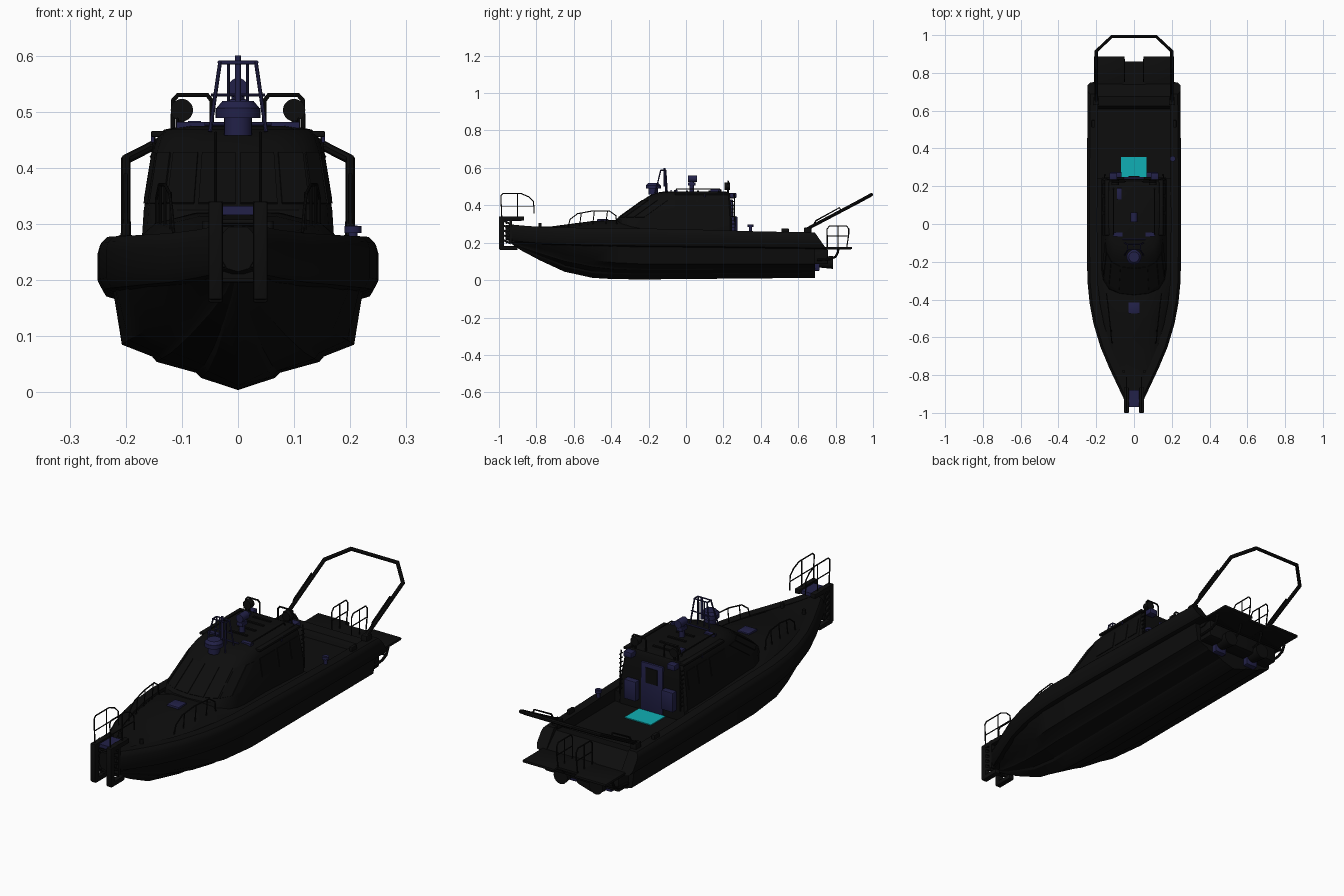
import bpy, bmesh, math
from mathutils import Vector, Matrix

if "Cube" in bpy.data.objects:
    bpy.data.objects.remove(bpy.data.objects["Cube"])


def mat(name, rgb):
    m = bpy.data.materials.new(name)
    m.diffuse_color = (*rgb, 1)
    m.use_nodes = True
    m.node_tree.nodes["Principled BSDF"].inputs["Base Color"].default_value = m.diffuse_color
    return m


BLACK = mat("black", (0.004, 0.004, 0.004))
NAVY = mat("navy", (0.016, 0.015, 0.065))
CYAN = mat("cyan", (0.005, 0.43, 0.46))


def add(name, bm, m=BLACK):
    bmesh.ops.remove_doubles(bm, verts=bm.verts, dist=1e-5)
    bmesh.ops.recalc_face_normals(bm, faces=bm.faces)
    me = bpy.data.meshes.new(name)
    bm.to_mesh(me)
    bm.free()
    me.materials.append(m)
    ob = bpy.data.objects.new(name, me)
    bpy.context.collection.objects.link(ob)
    return ob


def loft(name, rings, m=BLACK):
    bm = bmesh.new()
    vs = [[bm.verts.new(p) for p in r] for r in rings]
    n = len(rings[0])
    for a, b in zip(vs, vs[1:]):
        for i in range(n):
            j = (i + 1) % n
            bm.faces.new((a[i], a[j], b[j], b[i]))
    bm.faces.new(vs[0])
    bm.faces.new(vs[-1])
    return add(name, bm, m)


def full(half):
    """Mirror a half section whose last point lies on the centre line."""
    return half + [(-x, y, z) for x, y, z in reversed(half[:-1])]


def box(name, x, y, z, m=BLACK, bevel=0.0, pitch=0.0, mirror=False):
    for s in ((1, -1) if mirror else (1,)):
        bm = bmesh.new()
        bmesh.ops.create_cube(bm, size=1)
        size = (x[1] - x[0], y[1] - y[0], z[1] - z[0])
        c = Vector((s * sum(x) / 2, sum(y) / 2, sum(z) / 2))
        bm.transform(Matrix.Translation(c) @ Matrix.Rotation(pitch, 4, 'X') @ Matrix.Diagonal((*size, 1)))
        if bevel:
            bmesh.ops.bevel(bm, geom=bm.edges[:], offset=bevel, segments=2, profile=0.5, affect='EDGES')
        add(name, bm, m)


def cyl(name, c, r, h, axis='Z', m=BLACK, r2=None, mirror=False):
    rot = {'Z': Matrix(), 'X': Matrix.Rotation(math.pi / 2, 4, 'Y'), 'Y': Matrix.Rotation(math.pi / 2, 4, 'X')}[axis]
    for s in ((1, -1) if mirror else (1,)):
        bm = bmesh.new()
        bmesh.ops.create_cone(bm, cap_ends=True, segments=20, radius1=r, radius2=r if r2 is None else r2, depth=h,
                              matrix=Matrix.Translation((s * c[0], c[1], c[2])) @ rot)
        add(name, bm, m)


def tube(name, pts, r=0.003, m=BLACK, mirror=False, cyclic=False):
    for s in ((1, -1) if mirror else (1,)):
        cu = bpy.data.curves.new(name, 'CURVE')
        cu.dimensions, cu.bevel_depth, cu.bevel_resolution, cu.use_fill_caps = '3D', r, 2, True
        sp = cu.splines.new('POLY')
        sp.points.add(len(pts) - 1)
        for p, q in zip(sp.points, pts):
            p.co = (s * q[0], q[1], q[2], 1)
        sp.use_cyclic_u = cyclic
        tmp = bpy.data.objects.new(name, cu)
        me = bpy.data.meshes.new_from_object(tmp)
        bpy.data.objects.remove(tmp)
        me.materials.clear()
        me.materials.append(m)
        bpy.context.collection.objects.link(bpy.data.objects.new(name, me))


def panel(name, corners, t=0.003, m=BLACK, mirror=False):
    for s in ((1, -1) if mirror else (1,)):
        c = [Vector((s * p[0], p[1], p[2])) for p in corners]
        n = (c[1] - c[0]).cross(c[3] - c[0]).normalized() * t
        loft(name, [[p - n for p in c], [p + n for p in c]], m)


# hull: y, keel z, chine width, chine z, top width, top z
hull = [(.69, .012, .207, .085, .222, .185), (-.2, .004, .207, .085, .224, .19), (-.38, .005, .195, .093, .218, .19),
        (-.5, .012, .168, .108, .2, .19), (-.65, .045, .12, .138, .16, .195), (-.78, .105, .068, .168, .105, .2),
        (-.88, .158, .032, .19, .06, .21), (-.95, .205, .01, .215, .03, .225)]
rings = []
for y, k, wc, zc, wt, zt in hull:
    d = zc - k
    rings.append(full([(wt, y, zt), (wc, y, zc), (wc * .74, y, k + d * .74), (wc * .7, y, k + d * .62),
                       (wc * .36, y, k + d * .38), (wc * .32, y, k + d * .27), (0, y, k)]))
loft("hull", rings)

# fender collar: y, width, bottom z, top z
collar = [(.72, .245, .165, .255), (.4, .248, .17, .26), (0, .25, .175, .272), (-.3, .247, .178, .277),
          (-.42, .235, .18, .278), (-.53, .214, .182, .279), (-.65, .178, .186, .281), (-.76, .132, .19, .284),
          (-.86, .085, .198, .29), (-.93, .052, .205, .297), (-.965, .03, .215, .295)]
for s in (1, -1):
    rings = []
    for i, (y, w, b, t) in enumerate(collar):
        sec = [(-.055, b), (-.03, b), (-.01, b + .006), (0, b + .024), (0, t - .024),
               (-.004, t - .01), (-.014, t), (-.055, t)]
        skew = .7 if i == 0 else 0
        rings.append([(s * max(w + dx, 0), y - skew * (z - .21), z) for dx, z in sec])
    loft("fender_collar", rings)

# foredeck and side decks: y, width, edge z, crown z
deck = [(.24, .2, .255, .26), (-.2, .198, .26, .29), (-.38, .19, .262, .322), (-.5, .17, .265, .316),
        (-.6, .145, .268, .303), (-.72, .11, .274, .287), (-.82, .075, .28, .287), (-.95, .03, .288, .298)]
loft("foredeck", [full([(w, y, .2), (w, y, e), (w * .78, y, e + .65 * (t - e)), (w * .4, y, t - .002), (0, y, t)])
                  for y, w, e, t in deck])
box("cockpit_floor", (-.2, .2), (.2, .66), (.185, .207))
profile = [(.6, .19), (.625, .235), (.675, .24), (.745, .17), (.72, .15), (.6, .15)]
loft("transom_coaming", [[(x, y, z) for y, z in profile] for x in (-.195, .195)])

# cabin: plan rings at rising heights: z, front y, width, rear y
levels = [(.2, -.4, .176, .245), (.325, -.375, .168, .245), (.435, -.222, .15, .238), (.455, -.19, .143, .235),
          (.468, -.155, .132, .228), (.475, -.11, .1, .21)]


def plan(yf, w, yr):
    return [(0, yf), (.45 * w, yf + .008), (.78 * w, yf + .035), (.95 * w, yf + .085), (w, yf + .14),
            (w, yr - .01), (w - .01, yr)]


loft("cabin", [[(x, y, z) for x, y in plan(f, w, r)] + [(-x, y, z) for x, y in reversed(plan(f, w, r)[1:])]
               for z, f, w, r in levels])
lo, hi = plan(*levels[1][1:]), plan(*levels[2][1:])
for i in range(4):
    def at(u, v):
        a, b = Vector((*lo[i], .325)).lerp((*lo[i + 1], .325), u), Vector((*hi[i], .435)).lerp((*hi[i + 1], .435), u)
        return a.lerp(b, v)
    panel("windscreen_pane", [at(.06, .1), at(.94, .1), at(.94, .92), at(.06, .92)], mirror=True)


def side(y, z):
    return (.168 - (z - .325) * .164, y, z)


for y0, y1 in ((-.06, .05), (.065, .14), (.155, .215)):
    panel("side_window", [side(y0, .345), side(y1, .345), side(y1, .425), side(y0, .425)], mirror=True)
box("roof_edge", (.13, .155), (-.06, .235), (.455, .466), bevel=.003, mirror=True)

# cabin rear: door, lockers and climbing rungs
box("cabin_door", (-.055, .055), (.238, .25), (.207, .43), NAVY, .003)
box("door_window", (-.03, .03), (.248, .253), (.34, .41))
box("rear_locker", (.065, .125), (.245, .275), (.25, .34), NAVY, .004, mirror=True)
box("deck_hatch", (-.07, .065), (.25, .355), (.205, .211), CYAN)
tube("ladder_rail", [(.155, .262, .26), (.15, .258, .46)], mirror=True)
for i in range(9):
    z = .28 + i * .02
    tube("ladder_rung", [(.155, .24, z), (.155, .262, z)], .0025, mirror=True)

# foredeck hatch and handrails
box("foredeck_hatch", (-.03, .03), (-.475, -.415), (.312, .326), NAVY, .003)
tube("foredeck_rail", [(.115, -.63, .285), (.118, -.62, .325), (.122, -.58, .355), (.13, -.5, .37), (.14, -.41, .37),
                       (.145, -.375, .345), (.145, -.37, .3)], mirror=True)
for x, y, t in ((.12, -.57, .357), (.13, -.5, .37), (.138, -.43, .37)):
    tube("rail_post", [(x, y, .285), (x, y + .01, t)], .0025, mirror=True)

# bow boarding ladder
box("bow_post", (.027, .053), (-1, -.972), (.165, .34), bevel=.004, mirror=True)
box("bow_post_rear", (.027, .053), (-.945, -.93), (.2, .34), mirror=True)
box("bow_top_beam", (.027, .053), (-1, -.865), (.318, .34), bevel=.004, mirror=True)
box("bow_foot", (.027, .053), (-.995, -.9), (.16, .182), bevel=.004, mirror=True)
for i in range(5):
    z = .2 + i * .026
    box("bow_brace", (.03, .05), (-.98, -.935), (z, z + .01), pitch=-.45, mirror=True)
    cyl("bow_rung", (0, -.96, z), .004, .06, 'X')
box("bow_step", (-.03, .03), (-.97, -.88), (.316, .332), NAVY)
tube("bow_rail", [(.04, -.985, .335), (.04, -.99, .45), (.04, -.98, .462), (.04, -.88, .462), (.04, -.84, .445),
                  (.04, -.815, .42), (.04, -.812, .355)], mirror=True)
tube("bow_rail_bar", [(.04, -.988, .395), (.04, -.812, .395)], .0025, mirror=True)
tube("bow_rail_post", [(.04, -.9, .335), (.04, -.9, .462)], .0025, mirror=True)
cyl("bow_bitt", (.055, -.78, .29), .008, .03, mirror=True)

# roof: radar, mast, searchlight, lamp hoops, handrails
cyl("radar_base", (0, -.175, .475), .025, .035, m=NAVY)
cyl("radar_dome", (0, -.175, .498), .04, .018, m=NAVY)
cyl("radar_dome_top", (0, -.175, .513), .038, .012, m=NAVY, r2=.028)
for y0, y1 in ((-.165, -.135), (-.1, -.108)):
    tube("mast_leg", [(.05, y0, .465), (.032, y1, .588)], .0035, NAVY, mirror=True)
tube("mast_top", [(x, y, .588) for x, y in ((-.034, -.135), (.034, -.135), (.034, -.108), (-.034, -.108))], .0035, NAVY,
     cyclic=True)
tube("mast_crossbar", [(-.048, -.106, .53), (.048, -.106, .53)], .003, NAVY)
tube("mast_struts", [(.017, -.108, .475), (.017, -.108, .588)], .003, NAVY, mirror=True)
cyl("mast_light", (0, -.115, .55), .005, .1, m=NAVY)
tube("roof_bar", [(-.06, -.08, .478), (.06, -.08, .478)], .004, NAVY)
cyl("searchlight_post", (0, .03, .5), .012, .06, m=NAVY)
cyl("searchlight", (0, .035, .542), .018, .05, 'Y', m=NAVY)
box("camera_head", (-.015, .015), (.01, .05), (.505, .523), NAVY, .003)
tube("lamp_hoop", [(.047, .225, .465), (.047, .225, .52), (.055, .225, .53), (.107, .225, .53), (.116, .225, .52),
                   (.116, .225, .465)], .004, mirror=True)
cyl("work_lamp", (.1, .22, .503), .02, .028, 'Y', mirror=True)
tube("lamp_stem", [(.1, .225, .465), (.1, .225, .5)], .005, mirror=True)
tube("roof_handrail", [(.108, -.06, .47), (.108, -.05, .487), (.108, .18, .487), (.108, .19, .47)], mirror=True)
box("roof_vent", (-.09, -.065), (.13, .19), (.47, .484), NAVY, .003)
box("roof_light", (.06, .11), (-.065, -.045), (.47, .482), NAVY, mirror=True)
for y in (0, .06, .12, .17):
    box("roof_rib", (-.045, .045), (y, y + .01), (.472, .48))
box("speaker_box", (.09, .13), (.235, .27), (.44, .465), NAVY, .003, mirror=True)
cyl("roof_aerial", (.152, .1, .455), .003, .02, m=NAVY, mirror=True)

# deck fittings
cyl("mooring_post", (.205, .345, .275), .008, .045, m=NAVY)
cyl("mooring_cap", (.205, .345, .29), .015, .012, m=NAVY)
box("cleat", (.208, .224), (.51, .55), (.25, .277), bevel=.004, mirror=True)

# stern towing arch
tube("towing_arch", [(.2, .64, .25), (.2, .65, .275), (.2, .915, .415), (.118, .992, .457), (-.118, .992, .457),
                     (-.2, .915, .415), (-.2, .65, .275), (-.2, .64, .25)], .009)
tube("arch_strut", [(.2, .68, .292), (.2, .695, .318), (.2, .82, .387), (.2, .83, .37)], .004, mirror=True)
box("arch_foot", (.185, .215), (.63, .67), (.24, .28), bevel=.004, mirror=True)

# stern platform, guards, rails and jets
box("stern_step", (-.19, .19), (.68, .76), (.085, .165), bevel=.008)
box("swim_platform", (.05, .213), (.74, .888), (.165, .178), bevel=.005, mirror=True)
box("platform_bridge", (-.06, .06), (.73, .86), (.167, .177))
for x in (.06, .195):
    tube("stern_guard", [(x, .7, .108), (x, .77, .112), (x, .8, .125), (x, .812, .15), (x, .815, .17)], .006, mirror=True)
tube("stern_guard_bar", [(-.195, .8, .125), (.195, .8, .125)], .005)
tube("stern_rail", [(.05, .755, .175), (.05, .755, .275), (.05, .768, .29), (.05, .858, .29), (.05, .87, .275),
                    (.05, .87, .245), (.05, .86, .178)], mirror=True)
tube("stern_rail_bar", [(.05, .755, .235), (.05, .87, .235)], .0025, mirror=True)
tube("stern_rail_post", [(.05, .812, .175), (.05, .812, .29)], .0025, mirror=True)
cyl("jet_nozzle", (.09, .735, .095), .035, .1, 'Y', r2=.025, mirror=True)
box("jet_housing", (.06, .12), (.66, .715), (.05, .12), NAVY, .005, mirror=True)

# smooth shading with sharp edges kept
bpy.ops.object.select_all(action='SELECT')
bpy.context.view_layer.objects.active = bpy.context.selected_objects[0]
bpy.ops.object.shade_smooth_by_angle(angle=math.radians(30))
